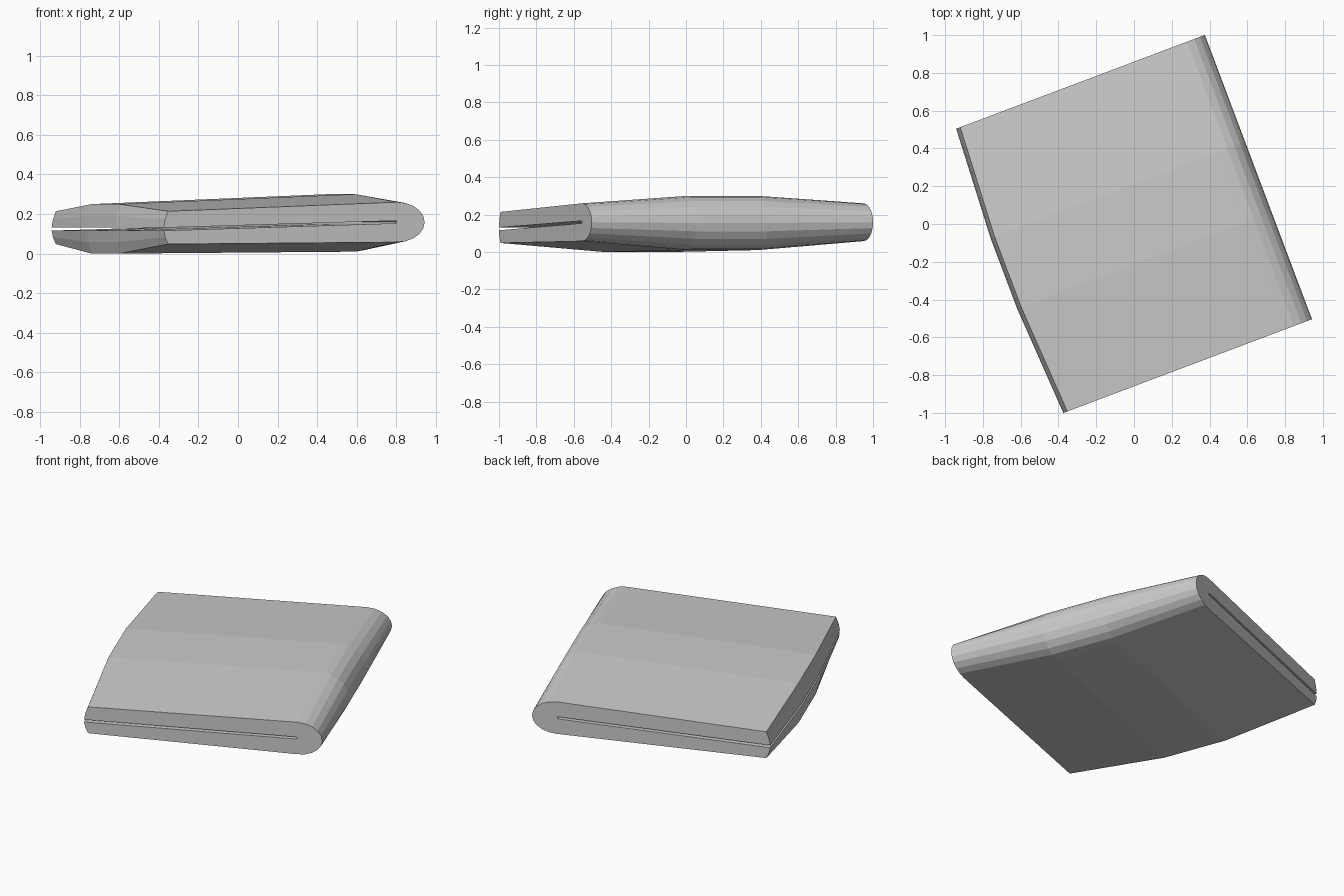
import bpy, bmesh
from math import sin, cos, pi, radians
from mathutils import Matrix

if "Cube" in bpy.data.objects:
    bpy.data.objects.remove(bpy.data.objects["Cube"])


def section(mid):
    """Folded U profile as (u, z); mid sections are fuller than the end ones."""
    top_open, bot_open = (0.25, 0.0) if mid else (0.214, 0.048)
    top_fold, bot_fold = (0.30, 0.01) if mid else (0.26, 0.058)
    tip = -0.737 if mid else -0.703
    # open edge of upper leaf
    pts = [(tip, 0.131), (tip + 0.007, 0.131 + 0.5 * (top_open - 0.131)), (tip + 0.023, top_open)]
    # rounded fold
    zc, rz = (top_fold + bot_fold) / 2, (top_fold - bot_fold) / 2
    n = 10
    for i in range(n + 1):
        a = pi / 2 - pi * i / n
        pts.append((0.557 + 0.147 * cos(a), zc + rz * sin(a)))
    # open edge of lower leaf, then the inner slit
    pts += [(tip + 0.023, bot_open), (tip + 0.007, bot_open + 0.5 * (0.116 - bot_open)), (tip, 0.116)]
    pts += [(0.55, 0.153), (0.556, 0.159), (0.55, 0.166)]
    return pts


# folded sheet: loft the profile along the fold axis
bm = bmesh.new()
rings = []
for v, mid in ((-0.804, False), (-0.2, True), (0.2, True), (0.804, False)):
    rings.append([bm.verts.new((u, v, z)) for u, z in section(mid)])
count = len(rings[0])
for a, b in zip(rings, rings[1:]):
    for i in range(count):
        j = (i + 1) % count
        bm.faces.new((a[i], a[j], b[j], b[i]))
bm.faces.new(rings[0])
bm.faces.new(rings[-1][::-1])
bmesh.ops.recalc_face_normals(bm, faces=bm.faces)
bmesh.ops.triangulate(bm, faces=[f for f in bm.faces if len(f.verts) > 4])

# turn it on the ground
bmesh.ops.transform(bm, matrix=Matrix.Rotation(radians(20.65), 4, 'Z'), verts=bm.verts)
mesh = bpy.data.meshes.new("folded_wallet")
bm.to_mesh(mesh)
bm.free()
obj = bpy.data.objects.new("folded_wallet", mesh)
bpy.context.collection.objects.link(obj)
